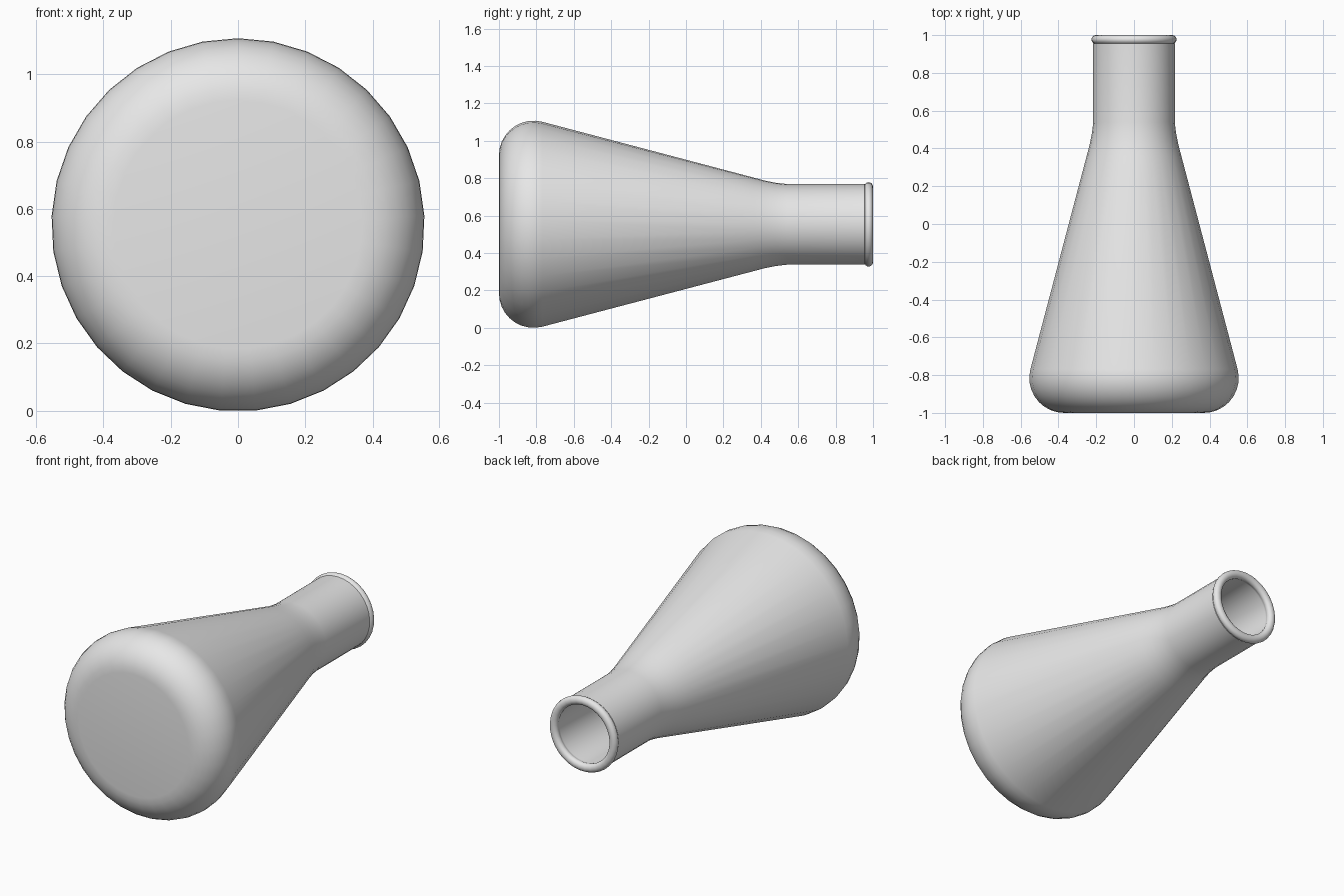
import bpy, bmesh
from math import sin, cos, pi, radians
from mathutils import Vector, Matrix

SIDES = 33
RADIUS = 0.555
AXIS_Z = RADIUS * cos(pi / SIDES)   # an edge of the body rests on the ground
WALL = 0.036
CONE = radians(14.8)

cube = bpy.data.objects.get("Cube")
if cube:
    bpy.data.objects.remove(cube, do_unlink=True)

grey = bpy.data.materials.new("light grey")
grey.use_nodes = True
colour = (0.8, 0.8, 0.8, 1)
grey.diffuse_color = colour
grey.node_tree.nodes["Principled BSDF"].inputs["Base Color"].default_value = colour


def wall_profile(inset):
    """(radius, y) points from the base edge to the start of the neck."""
    corner = 0.185
    r = corner - inset
    steps = 9
    points = []
    for i in range(steps + 1):
        a = -pi / 2 + (pi / 2 + CONE) * i / steps
        points.append((RADIUS - corner + r * cos(a), -1 + corner + r * sin(a)))
    shoulder = [(0.251, 0.36), (0.235, 0.42), (0.223, 0.48), (0.216, 0.54)]
    return points + [(radius - inset, y) for radius, y in shoulder]


def lip_profile():
    """Rounded bead around the mouth, from the outer wall to the inner wall."""
    start, end, steps = radians(-58), radians(218), 14
    points = []
    for i in range(steps + 1):
        a = start + (end - start) * i / steps
        points.append((0.2005 + 0.0255 * cos(a), 0.9765 + 0.0235 * sin(a)))
    return points


# Hollow flask: outer wall, lip, then back down the inner wall
profile = wall_profile(0) + [(0.216, 0.955)] + lip_profile()
profile += [(0.216 - WALL, 0.955)] + wall_profile(WALL)[::-1]

bm = bmesh.new()
verts = [bm.verts.new((0, y, r)) for r, y in profile]
edges = [bm.edges.new(pair) for pair in zip(verts, verts[1:])]
bmesh.ops.spin(bm, geom=verts + edges, cent=(0, 0, 0), axis=(0, 1, 0),
               angle=2 * pi, steps=SIDES)
bmesh.ops.remove_doubles(bm, verts=bm.verts, dist=0.0005)

# Flat base discs, outside and inside
bmesh.ops.holes_fill(bm, edges=[e for e in bm.edges if e.is_boundary], sides=0)
bmesh.ops.recalc_face_normals(bm, faces=bm.faces)
bmesh.ops.translate(bm, verts=bm.verts, vec=(0, 0, AXIS_Z))

mesh = bpy.data.meshes.new("conical_flask")
bm.to_mesh(mesh)
bm.free()
mesh.materials.append(grey)
flask = bpy.data.objects.new("conical_flask", mesh)
bpy.context.collection.objects.link(flask)

bpy.ops.object.select_all(action="DESELECT")
flask.select_set(True)
bpy.context.view_layer.objects.active = flask
bpy.ops.object.shade_smooth_by_angle(angle=radians(35))
